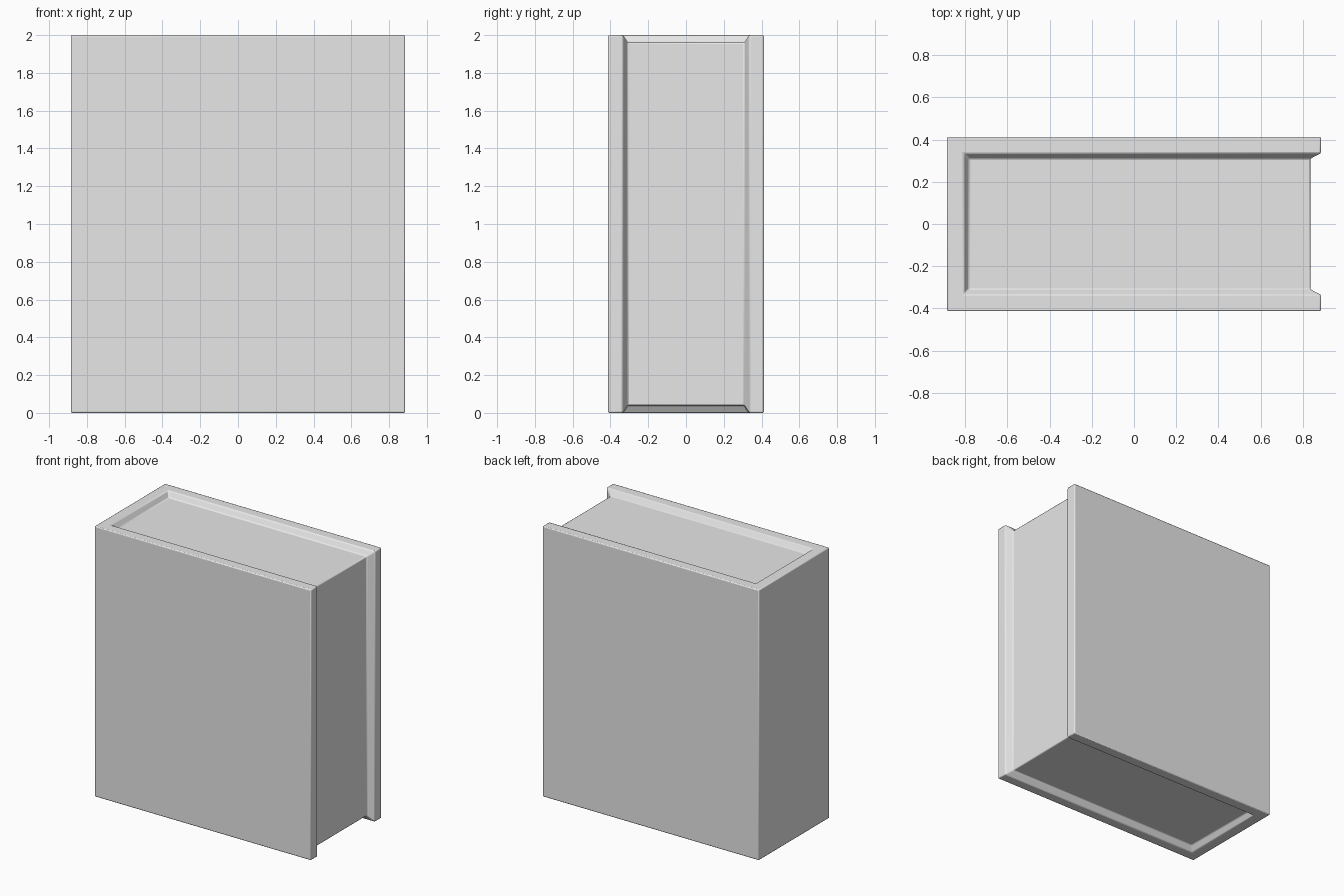
import bpy, bmesh, math

cube = bpy.data.objects.get("Cube")
if cube:
    bpy.data.objects.remove(cube, do_unlink=True)

HALF_X, HALF_Y, HEIGHT = 0.885, 0.413, 2.0
BOARD, SLOPE, RECESS = 0.078, 0.026, 0.04

grey = bpy.data.materials.new("light grey")
grey.use_nodes = True
grey.diffuse_color = (0.8, 0.8, 0.8, 1)
grey.node_tree.nodes["Principled BSDF"].inputs["Base Color"].default_value = (0.8, 0.8, 0.8, 1)

# Closed book block
bm = bmesh.new()
bmesh.ops.create_cube(bm, size=1)
for v in bm.verts:
    v.co.x *= 2 * HALF_X
    v.co.y *= 2 * HALF_Y
    v.co.z = (v.co.z + 0.5) * HEIGHT
bm.normal_update()

# Page sides: top, bottom and fore edge, set in from the boards and spine
pages = [f for f in bm.faces if abs(f.normal.z) > 0.9 or f.normal.x > 0.9]
for width in (BOARD, SLOPE):
    bmesh.ops.inset_region(bm, faces=pages, thickness=width,
                           use_boundary=True, use_even_offset=True)

# Sink the pages below the cover rim, leaving a sloped inner edge
for v in {v for f in pages for v in f.verts}:
    if v.co.x > HALF_X - 0.01:
        v.co.x = HALF_X - RECESS - 0.01
    v.co.z = RECESS if v.co.z < HEIGHT / 2 else HEIGHT - RECESS

bmesh.ops.recalc_face_normals(bm, faces=bm.faces)
mesh = bpy.data.meshes.new("book")
bm.to_mesh(mesh)
bm.free()
mesh.materials.append(grey)
book = bpy.data.objects.new("book", mesh)
bpy.context.collection.objects.link(book)

# Slightly rounded cover edges
bevel = book.modifiers.new("edge_rounding", "BEVEL")
bevel.width = 0.007
bevel.segments = 2
bevel.limit_method = "ANGLE"
bevel.angle_limit = math.radians(30)

bpy.context.view_layer.objects.active = book
book.select_set(True)
bpy.ops.object.shade_smooth_by_angle(angle=math.radians(40))
